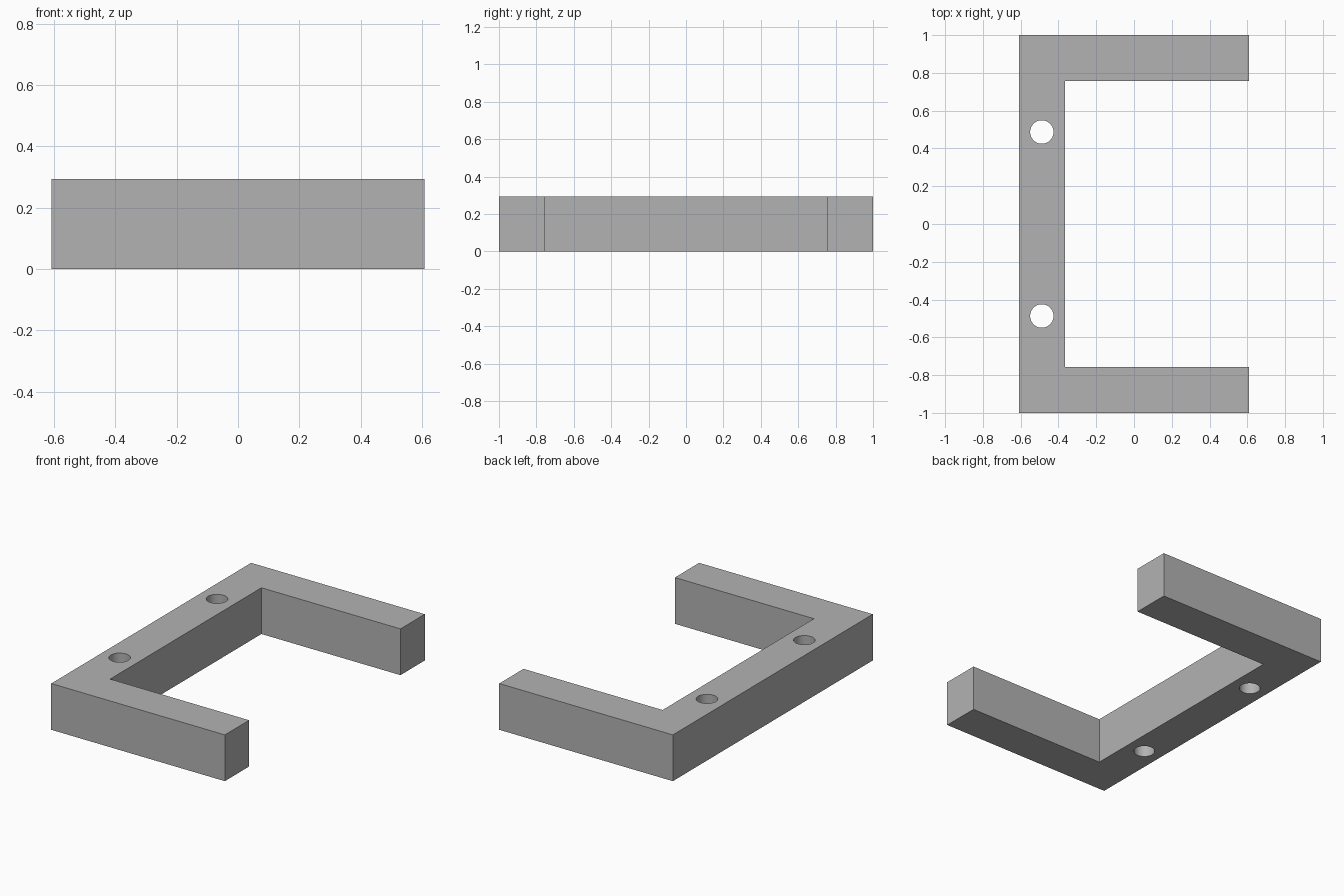
import bpy
import bmesh

if "Cube" in bpy.data.objects:
    bpy.data.objects.remove(bpy.data.objects["Cube"], do_unlink=True)

HALF_X, HALF_Y, HEIGHT = 0.608, 1.0, 0.293
INNER_X, INNER_Y = -0.366, 0.757
HOLE_X, HOLE_Y, HOLE_R = -0.488, 0.487, 0.062

grey = bpy.data.materials.new("plain grey")
grey.use_nodes = True
colour = (0.45, 0.45, 0.45, 1)
grey.diffuse_color = colour
grey.node_tree.nodes["Principled BSDF"].inputs["Base Color"].default_value = colour

# C-shaped bracket, extruded from its plan outline
half = [(HALF_X, -HALF_Y), (HALF_X, -INNER_Y), (INNER_X, -INNER_Y)]
outline = half + [(x, -y) for x, y in reversed(half)]
outline += [(-HALF_X, HALF_Y), (-HALF_X, -HALF_Y)]
bm = bmesh.new()
base = bm.faces.new([bm.verts.new((x, y, 0)) for x, y in outline])
top = bmesh.ops.extrude_face_region(bm, geom=[base], use_keep_orig=True)
bmesh.ops.translate(bm, vec=(0, 0, HEIGHT),
                    verts=[v for v in top["geom"] if isinstance(v, bmesh.types.BMVert)])
bmesh.ops.recalc_face_normals(bm, faces=bm.faces)
mesh = bpy.data.meshes.new("bracket")
bm.to_mesh(mesh)
bm.free()
mesh.materials.append(grey)
bracket = bpy.data.objects.new("bracket", mesh)
bpy.context.collection.objects.link(bracket)

# Two round mounting holes through the spine
cutters = []
for side in (-1, 1):
    bpy.ops.mesh.primitive_cylinder_add(vertices=48, radius=HOLE_R, depth=HEIGHT * 2,
                                        location=(HOLE_X, side * HOLE_Y, HEIGHT / 2))
    cutter = bpy.context.object
    cutter.name = "hole_cutter"
    cutter.hide_render = True
    cutter.data.materials.append(grey)
    cut = bracket.modifiers.new("hole", "BOOLEAN")
    cut.operation = "DIFFERENCE"
    cut.solver = "EXACT"
    cut.object = cutter
    cutters.append(cutter)

# Apply the cuts and discard the cutters
bpy.ops.object.select_all(action="DESELECT")
bracket.select_set(True)
bpy.context.view_layer.objects.active = bracket
for name in [m.name for m in bracket.modifiers]:
    bpy.ops.object.modifier_apply(modifier=name)
for cutter in cutters:
    bpy.data.objects.remove(cutter, do_unlink=True)
bpy.ops.object.shade_smooth_by_angle()
